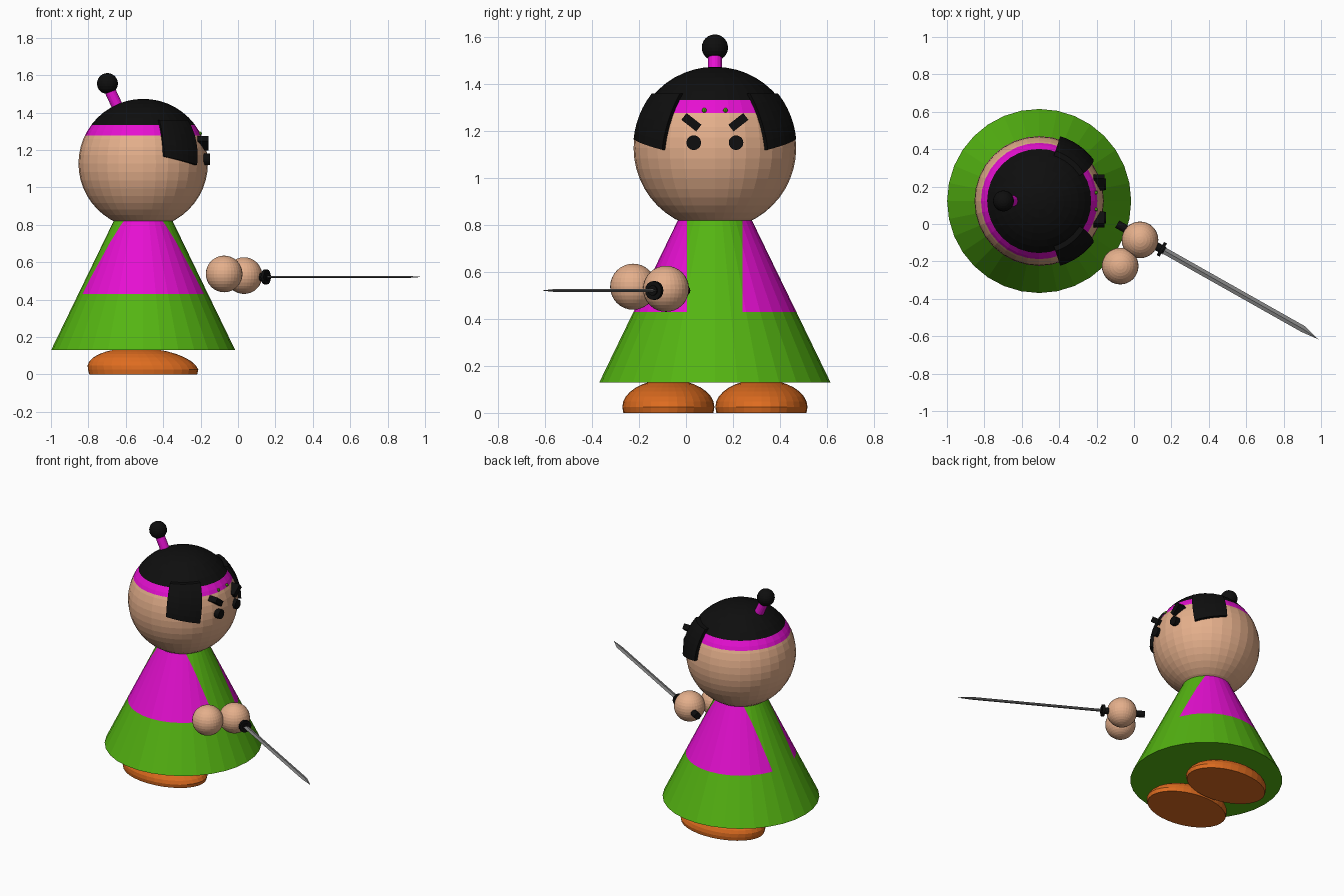
import bpy, bmesh, math
from mathutils import Vector, Matrix

if "Cube" in bpy.data.objects:
    bpy.data.objects.remove(bpy.data.objects["Cube"])

CX, CY = -0.507, 0.123          # body axis; the figure faces +x


def mat(name, rgb):
    m = bpy.data.materials.new(name)
    m.diffuse_color = (*rgb, 1)
    m.use_nodes = True
    m.node_tree.nodes["Principled BSDF"].inputs["Base Color"].default_value = m.diffuse_color
    return m


SKIN = mat("skin", (0.78, 0.43, 0.26))
BLACK = mat("black", (0.0044, 0.0044, 0.0044))
PINK = mat("magenta", (0.79, 0.005, 0.64))
GREEN = mat("green", (0.09, 0.46, 0.006))
ORANGE = mat("orange", (0.73, 0.15, 0.014))
STEEL = mat("steel", (0.22, 0.22, 0.22))


def finish(name, bm, *mats):
    bmesh.ops.recalc_face_normals(bm, faces=bm.faces)
    me = bpy.data.meshes.new(name)
    bm.to_mesh(me)
    bm.free()
    for m in mats:
        me.materials.append(m)
    ob = bpy.data.objects.new(name, me)
    bpy.context.collection.objects.link(ob)
    return ob


def cut(bm, co, no, clear=False):
    return bmesh.ops.bisect_plane(bm, geom=bm.verts[:] + bm.edges[:] + bm.faces[:], dist=1e-5,
                                  plane_co=co, plane_no=no, clear_inner=clear)


def sphere_bm(c, r, u=32, v=16):
    bm = bmesh.new()
    bmesh.ops.create_uvsphere(bm, u_segments=u, v_segments=v, radius=r)
    bmesh.ops.translate(bm, verts=bm.verts, vec=c)
    return bm


def rod(name, a, b, r1, r2, m, seg=16):
    a, b = Vector(a), Vector(b)
    d = b - a
    bm = bmesh.new()
    M = Matrix.Translation((a + b) / 2) @ d.to_track_quat('Z', 'Y').to_matrix().to_4x4()
    bmesh.ops.create_cone(bm, cap_ends=True, segments=seg, radius1=r1, radius2=r2,
                          depth=d.length, matrix=M)
    return finish(name, bm, m)


# robe: cone with side panels above the skirt line
bm = bmesh.new()
bmesh.ops.create_cone(bm, cap_ends=True, segments=32, radius1=0.492, radius2=0.143, depth=0.72,
                      matrix=Matrix.Translation((CX, CY, 0.49)))
cut(bm, (0, 0, 0.43), (0, 0, 1))
for s in (-1, 1):
    cut(bm, (0, CY + s * 0.118, 0), (0, 1, 0))
for f in bm.faces:
    c = f.calc_center_median()
    f.material_index = int(c.z > 0.43 and abs(c.y - CY) > 0.118)
finish("robe", bm, GREEN, PINK)

# head with headband and hair cap
HEAD = Vector((CX, CY, 1.127))
bm = sphere_bm(HEAD, 0.346, 32, 24)
for z in (1.277, 1.332):
    cut(bm, (0, 0, z), (0, 0, 1))
for f in bm.faces:
    z = f.calc_center_median().z
    f.material_index = 2 if z > 1.332 else 1 if z > 1.277 else 0
finish("head", bm, SKIN, PINK, BLACK)

# top knot
rod("topknot_tie", (-0.62, CY, 1.38), (-0.695, CY, 1.54), 0.03, 0.03, PINK)
finish("topknot_ball", sphere_bm((-0.698, CY, 1.555), 0.056, 24, 12), BLACK)


# side hair locks: curved shell patches following the head
def lock(side):
    bm = bmesh.new()
    n, k = 6, 6
    layers = []
    for r in (0.335, 0.366):
        grid = []
        for i in range(n + 1):
            t = i / n
            row = []
            for j in range(k + 1):
                h = j / k
                z = (1.12 + 0.045 * t) * (1 - h) + 1.36 * h - HEAD.z
                az = math.radians((38 - 6 * h) * (1 - t) + 72 * t) * side
                q = math.sqrt(r * r - z * z)
                row.append(bm.verts.new(HEAD + Vector((q * math.cos(az), q * math.sin(az), z))))
            grid.append(row)
        layers.append(grid)
    for g in layers:
        for i in range(n):
            for j in range(k):
                bm.faces.new((g[i][j], g[i + 1][j], g[i + 1][j + 1], g[i][j + 1]))
    rim = ([(i, 0) for i in range(n)] + [(n, j) for j in range(k)]
           + [(i, k) for i in range(n, 0, -1)] + [(0, j) for j in range(k, 0, -1)])
    a, b = layers
    for (i, j), (p, q) in zip(rim, rim[1:] + rim[:1]):
        bm.faces.new((a[i][j], a[p][q], b[p][q], b[i][j]))
    finish("side_hair_lock", bm, BLACK)


for s in (-1, 1):
    lock(s)
    # eye, brow and small headband bead
    y = CY + s * 0.09
    rod("eye", (-0.22, y, 1.15), (-0.15, y, 1.15), 0.031, 0.031, BLACK, 20)
    bm = bmesh.new()
    bmesh.ops.create_cube(bm, size=1, matrix=Matrix.Translation((-0.187, CY + s * 0.1, 1.237))
                          @ Matrix.Rotation(s * math.radians(38), 4, 'X')
                          @ Matrix.Diagonal((0.06, 0.08, 0.036, 1)))
    finish("eyebrow", bm, BLACK)
    finish("headband_bead", sphere_bm((-0.203, CY + s * 0.045, 1.288), 0.01, 8, 6), GREEN)

    # foot: flattened half ellipsoid leaning back
    bm = sphere_bm((0, 0, 0), 1, 32, 16)
    for v in bm.verts:
        x, y, z = v.co
        v.co = (CX + 0.295 * x - 0.04 * max(z, 0), CY + s * 0.198 + 0.196 * y, 0.025 + 0.117 * z)
    res = cut(bm, (0, 0, 0), (0, 0, 1), True)
    bmesh.ops.contextual_create(bm, geom=[e for e in res["geom_cut"]
                                          if isinstance(e, bmesh.types.BMEdge)])
    finish("foot", bm, ORANGE)

# hands
finish("left_hand", sphere_bm((0.032, -0.085, 0.528), 0.098), SKIN)
finish("right_hand", sphere_bm((-0.074, -0.225, 0.537), 0.098), SKIN)

# sword: grip, guard and diamond-section blade along one line
TIP = Vector((0.99, -0.61, 0.521))
DIR = Vector((0.84, -0.474, 0)).normalized()
SIDE = Vector((-DIR.y, DIR.x, 0))


def along(d):
    return TIP - DIR * d


rod("sword_grip", along(1.24), along(0.95), 0.022, 0.022, BLACK, 12)
rod("sword_guard", along(0.975), along(0.957), 0.04, 0.04, BLACK, 16)
bm = bmesh.new()
rings = []
for d in (0.96, 0.1):
    c = along(d)
    rings.append([bm.verts.new(c + SIDE * a + Vector((0, 0, h)))
                  for a, h in ((0.018, 0), (0, 0.006), (-0.018, 0), (0, -0.006))])
tip = bm.verts.new(TIP - SIDE * 0.008)
for i in range(4):
    j = (i + 1) % 4
    bm.faces.new((rings[0][i], rings[0][j], rings[1][j], rings[1][i]))
    bm.faces.new((rings[1][i], rings[1][j], tip))
bm.faces.new(rings[0])
finish("sword_blade", bm, STEEL)
